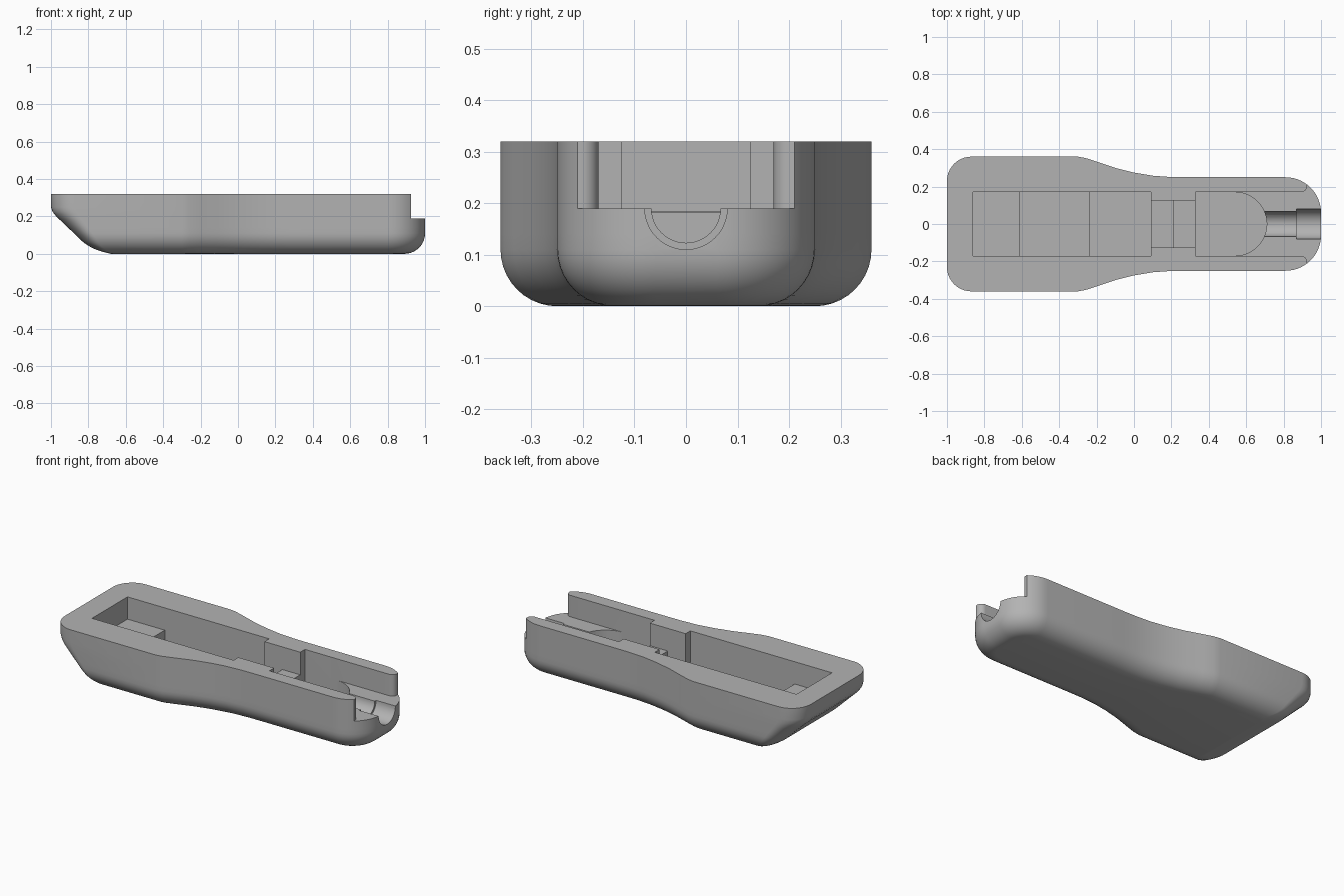
import bpy, bmesh
from math import sin, cos, pi
from mathutils import Vector

cube = bpy.data.objects.get("Cube")
if cube:
    bpy.data.objects.remove(cube)

HEIGHT, FILLET, SHELF, SLOT = 0.32, 0.11, 0.19, 0.17

shell_grey = bpy.data.materials.new("shell_grey")
shell_grey.use_nodes = True
GREY = (0.45, 0.45, 0.45, 1)
shell_grey.diffuse_color = GREY
shell_grey.node_tree.nodes["Principled BSDF"].inputs["Base Color"].default_value = GREY


def arc(cx, cy, r, a0, a1, n=10):
    steps = [a0 + (a1 - a0) * i / n for i in range(n + 1)]
    return [Vector((cx + r * cos(a), cy + r * sin(a))) for a in steps]


def mirrored(half):
    """Close a half plan by reflecting it across the x axis."""
    return half + [Vector((p[0], -p[1])) for p in reversed(half)]


def loft(name, rings):
    """Solid skinned through rings with equal point counts."""
    bm = bmesh.new()
    loops = [[bm.verts.new(p) for p in ring] for ring in rings]
    n = len(loops[0])
    for a, b in zip(loops, loops[1:]):
        for i in range(n):
            j = (i + 1) % n
            bm.faces.new((a[i], a[j], b[j], b[i]))
    bm.faces.new(loops[0])
    bm.faces.new(loops[-1])
    bmesh.ops.recalc_face_normals(bm, faces=bm.faces)
    mesh = bpy.data.meshes.new(name)
    bm.to_mesh(mesh)
    bm.free()
    mesh.materials.append(shell_grey)
    obj = bpy.data.objects.new(name, mesh)
    bpy.context.collection.objects.link(obj)
    return obj


def plan_cutter(name, plan, floor):
    return loft(name, [[(p[0], p[1], z) for p in plan] for z in (floor, 0.5)])


def side_cutter(name, profile, half_width):
    return loft(name, [[(x, y, z) for x, z in profile] for y in (-half_width, half_width)])


def groove_cutter(name, x0, x1, r):
    circle = arc(0, SHELF, r, 0, 2 * pi, 48)[:-1]
    return loft(name, [[(x, p[0], p[1]) for p in circle] for x in (x0, x1)])


# Plan outline: wide head, tapered waist, rounded cable end
waist = [Vector(p) for p in ((-0.3, 0.36), (-0.26, 0.353), (-0.2, 0.334), (-0.1, 0.3),
                             (0, 0.275), (0.1, 0.258), (0.2, 0.251), (0.28, 0.25))]
outline = mirrored(arc(-0.87, 0.23, 0.13, pi, pi / 2) + waist
                   + arc(0.81, 0.06, 0.19, pi / 2, 0, 14))


def inset(plan, d):
    result = []
    for i, p in enumerate(plan):
        before = (p - plan[i - 1]).normalized()
        after = (plan[(i + 1) % len(plan)] - p).normalized()
        t = (before + after).normalized()
        result.append(p + Vector((t.y, -t.x)) * d / max(0.5, t.dot(before)))
    return result


# Sloped underside of the wide end: end position by height
slope = [(0, -0.68), (0.015, -0.74), (0.03, -0.777), (0.055, -0.82), (0.17, -0.94),
         (0.2, -0.972), (0.225, -0.992), (0.25, -1), (HEIGHT, -1)]


def end_at(z):
    for (z0, x0), (z1, x1) in zip(slope, slope[1:]):
        if z <= z1:
            return x0 + (x1 - x0) * (z - z0) / (z1 - z0)
    return -1


levels = [(FILLET * (1 - cos(a)), FILLET * (1 - sin(a)))
          for a in [pi / 2 * i / 10 for i in range(11)]]
levels += [(z, 0) for z in (0.14, 0.17, 0.185, 0.2, 0.212, 0.225, 0.25, HEIGHT)]
PIVOT = -0.5
rings = []
for z, d in levels:
    ring = inset(outline, d)
    scale = (end_at(z) - PIVOT) / (min(p.x for p in ring) - PIVOT)
    rings.append([(PIVOT + (p.x - PIVOT) * scale if p.x < PIVOT else p.x, p.y, z)
                  for p in ring])
shell = loft("lower_shell", rings)

# Recesses: stepped main bay, narrow bridge, round-ended bay, open slot, cable grooves
bay = [(-0.86, 0.5), (-0.86, 0.185), (-0.61, 0.185), (-0.61, 0.06),
       (-0.24, 0.06), (-0.24, 0.09), (0.09, 0.09), (0.09, 0.5)]
bridge = [(0.05, 0.5), (0.05, 0.1), (0.21, 0.1), (0.21, 0.183), (0.36, 0.183), (0.36, 0.5)]
round_bay = mirrored([(0.33, SLOT)] + arc(0.54, 0, SLOT, pi / 2, 0.05, 20))
slot = mirrored([(0.5, SLOT)] + arc(0.893, 0.202, 0.032, -pi / 2, 0, 8)
                + [(0.925, 0.4), (1.2, 0.4)])
cutters = [side_cutter("main_bay_cutter", bay, SLOT),
           side_cutter("bridge_cutter", bridge, 0.125),
           plan_cutter("round_bay_cutter", round_bay, 0.08),
           plan_cutter("slot_cutter", slot, SHELF),
           groove_cutter("inner_groove_cutter", 0.62, 0.9, 0.067),
           groove_cutter("outer_groove_cutter", 0.87, 1.2, 0.08)]
for cutter in cutters:
    cutter.hide_render = True
    mod = shell.modifiers.new(cutter.name, 'BOOLEAN')
    mod.operation, mod.solver, mod.object = 'DIFFERENCE', 'EXACT', cutter

# Bake the cuts, drop the helpers and shade
bpy.ops.object.select_all(action='DESELECT')
bpy.context.view_layer.objects.active = shell
shell.select_set(True)
for mod in list(shell.modifiers):
    bpy.ops.object.modifier_apply(modifier=mod.name)
for cutter in cutters:
    bpy.data.objects.remove(cutter)
bpy.ops.object.shade_smooth_by_angle(angle=0.6)
